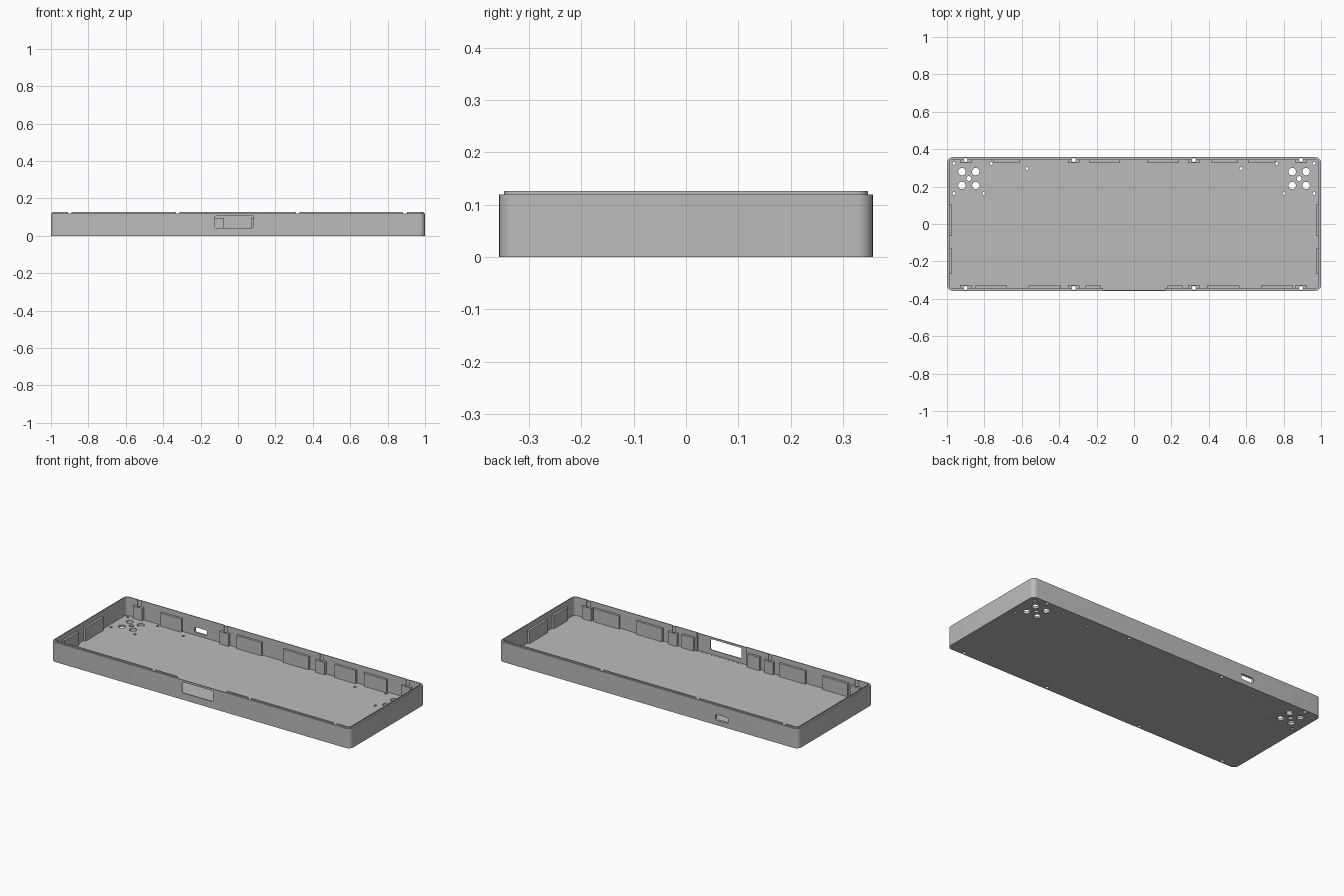
import bpy, bmesh, math
from mathutils import Matrix, Vector

if "Cube" in bpy.data.objects:
    bpy.data.objects.remove(bpy.data.objects["Cube"], do_unlink=True)

HX, HY = 1.0, 0.357        # outer half sizes
FLOOR, RIM, TOP = 0.014, 0.119, 0.126
WALL = 0.014

grey = bpy.data.materials.new("plain grey")
grey.use_nodes = True
grey.diffuse_color = (0.5, 0.5, 0.5, 1)
grey.node_tree.nodes["Principled BSDF"].inputs["Base Color"].default_value = (0.5, 0.5, 0.5, 1)


def finish(name, bm):
    bmesh.ops.recalc_face_normals(bm, faces=bm.faces)
    mesh = bpy.data.meshes.new(name)
    bm.to_mesh(mesh)
    bm.free()
    mesh.materials.append(grey)
    obj = bpy.data.objects.new(name, mesh)
    bpy.context.collection.objects.link(obj)
    return obj


def rounded_rect(hx, hy, r, steps=8):
    points = []
    for q, (sx, sy) in enumerate([(1, 1), (-1, 1), (-1, -1), (1, -1)]):
        for i in range(steps + 1):
            a = math.pi / 2 * (q + i / steps)
            points.append((sx * (hx - r) + r * math.cos(a), sy * (hy - r) + r * math.sin(a)))
    return points


def stack(bm, loops):
    """Join equal loops of points into one closed solid."""
    rings = [[bm.verts.new(p) for p in loop] for loop in loops]
    for a, b in zip(rings, rings[1:]):
        for i in range(len(a)):
            j = (i + 1) % len(a)
            bm.faces.new((a[i], a[j], b[j], b[i]))
    bm.faces.new(rings[0][::-1])
    bm.faces.new(rings[-1])


def add_box(bm, x0, x1, y0, y1, z0, z1):
    centre = Vector((x0 + x1, y0 + y1, z0 + z1)) / 2
    size = (x1 - x0, y1 - y0, z1 - z0, 1)
    bmesh.ops.create_cube(bm, size=1, matrix=Matrix.Translation(centre) @ Matrix.Diagonal(size))


def wall_slot(bm, x0, x1, z0, z1, y, r):
    """Rounded opening running through a long wall."""
    cx, cz = (x0 + x1) / 2, (z0 + z1) / 2
    shape = rounded_rect((x1 - x0) / 2, (z1 - z0) / 2, r, 4)
    stack(bm, [[(cx + u, y + d, cz + v) for u, v in shape] for d in (-0.03, 0.03)])


def cut(obj, cutters):
    for cutter in cutters:
        mod = obj.modifiers.new("cut", "BOOLEAN")
        mod.operation, mod.solver, mod.object = "DIFFERENCE", "EXACT", cutter
    graph = bpy.context.evaluated_depsgraph_get()
    mesh = bpy.data.meshes.new_from_object(obj.evaluated_get(graph))
    obj.modifiers.clear()
    obj.data = mesh


# Tray: floor, wall and stepped lip as one stack of outlines
bm = bmesh.new()
profile = [(0, 0), (0, RIM), (0.0095, RIM), (0.0095, TOP), (WALL, TOP), (WALL, FLOOR)]
stack(bm, [[(x, y, z) for x, y in rounded_rect(HX - d, HY - d, 0.03 - d)] for d, z in profile])
tray = finish("tray", bm)

# Screw bosses against the long walls
BOSS_X = (-0.9, -0.322, 0.32, 0.893)
bm = bmesh.new()
for x in BOSS_X:
    for s in (-1, 1):
        ya, yb = sorted((s * 0.326, s * 0.346))
        add_box(bm, x - 0.03, x + 0.03, ya, yb, 0.008, 0.09)
bosses = finish("screw_bosses", bm)

# Round holes: screws, corner grilles and small fixing holes
holes = [(x, s * 0.342, 0.011) for x in BOSS_X for s in (-1, 1)]
for s in (-1, 1):
    gx, gy = s * 0.883, 0.243
    holes.append((gx, gy, 0.013))
    holes += [(gx + a * 0.037, gy + b * 0.037, 0.02) for a in (-1, 1) for b in (-1, 1)]
    small = [(0.963, 0.324), (0.763, 0.324), (0.963, 0.163), (0.803, 0.163), (0.573, 0.297)]
    holes += [(s * x, y, 0.008) for x, y in small]
bm = bmesh.new()
for x, y, r in holes:
    bmesh.ops.create_cone(bm, cap_ends=True, segments=24, radius1=r, radius2=r, depth=0.4,
                          matrix=Matrix.Translation((x, y, 0.05)))
drill = finish("drill_cutter", bm)

# Thinned front section without lip
bm = bmesh.new()
add_box(bm, -0.165, 0.165, -0.352, -0.335, FLOOR + 0.0004, 0.2)
recess = finish("recess_cutter", bm)

# Front window and rear port
bm = bmesh.new()
wall_slot(bm, -0.125, 0.083, 0.042, 0.107, -HY, 0.01)
wall_slot(bm, -0.53, -0.448, 0.03, 0.063, HY, 0.006)
slots = finish("slot_cutter", bm)

cut(tray, [drill, recess, slots])
cut(bosses, [drill])
for cutter in (drill, recess, slots):
    bpy.data.objects.remove(cutter, do_unlink=True)

# Support pads along the inside of every wall
back = [(-0.75, -0.61), (-0.24, -0.075), (0.07, 0.24), (0.415, 0.555), (0.61, 0.76)]
front = [(-0.85, -0.68), (-0.565, -0.39), (-0.26, -0.18),
         (0.18, 0.26), (0.39, 0.565), (0.68, 0.85)]
side = [(-0.265, -0.13), (-0.065, 0.105)]
bm = bmesh.new()
for spans, s in ((back, 1), (front, -1)):
    for x0, x1 in spans:
        ya, yb = sorted((s * 0.33, s * 0.346))
        add_box(bm, x0, x1, ya, yb, 0.008, 0.094)
for y0, y1 in side:
    for s in (-1, 1):
        xa, xb = sorted((s * 0.973, s * 0.989))
        add_box(bm, xa, xb, y0, y1, 0.008, 0.094)
pads = finish("support_pads", bm)

# Smooth the rounded corners, keep hard edges
bpy.ops.object.select_all(action="DESELECT")
for obj in (tray, bosses, pads):
    obj.select_set(True)
bpy.context.view_layer.objects.active = tray
bpy.ops.object.shade_smooth_by_angle(angle=math.radians(30))
